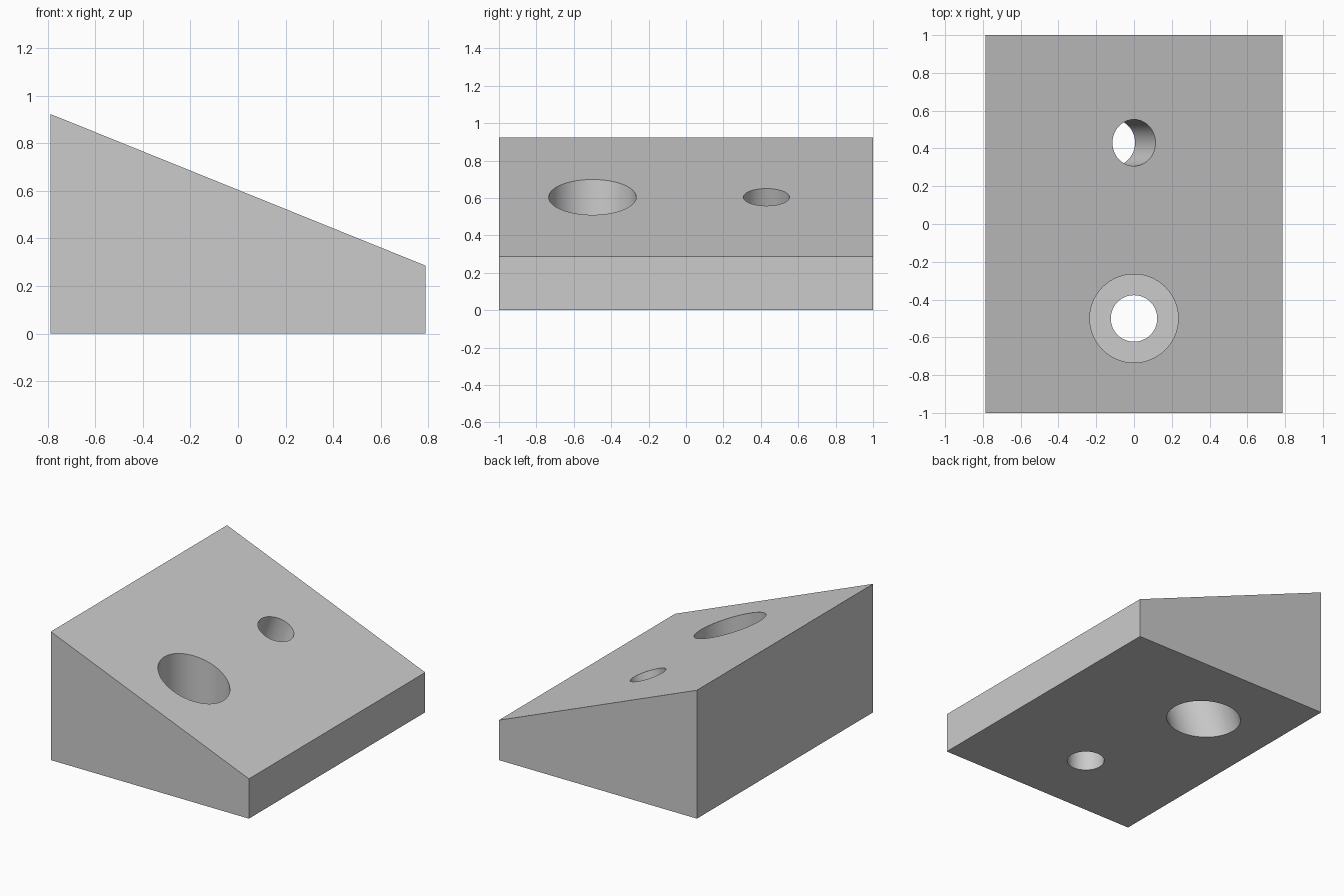
import bpy, bmesh, math
from mathutils import Vector

if "Cube" in bpy.data.objects:
    bpy.data.objects.remove(bpy.data.objects["Cube"], do_unlink=True)

HALF_X, HALF_Y = 0.787, 1.0
HIGH, LOW = 0.922, 0.286
MID = (HIGH + LOW) / 2
SLOPE = math.atan((HIGH - LOW) / (2 * HALF_X))
BORE, HEAD, WEB = 0.123, 0.234, 0.29

grey = bpy.data.materials.new("light grey")
grey.use_nodes = True
colour = (0.6, 0.6, 0.6, 1)
grey.diffuse_color = colour
grey.node_tree.nodes["Principled BSDF"].inputs["Base Color"].default_value = colour

# Wedge block: side profile extruded from front to back
bm = bmesh.new()
profile = [(-HALF_X, 0), (HALF_X, 0), (HALF_X, LOW), (-HALF_X, HIGH)]
face = bm.faces.new([bm.verts.new((x, -HALF_Y, z)) for x, z in profile])
ext = bmesh.ops.extrude_face_region(bm, geom=[face])
moved = [v for v in ext["geom"] if isinstance(v, bmesh.types.BMVert)]
bmesh.ops.translate(bm, verts=moved, vec=(0, 2 * HALF_Y, 0))
bmesh.ops.recalc_face_normals(bm, faces=bm.faces)
mesh = bpy.data.meshes.new("wedge_block")
bm.to_mesh(mesh)
bm.free()
block = bpy.data.objects.new("wedge_block", mesh)
bpy.context.collection.objects.link(block)
mesh.materials.append(grey)


def drill(origin, tilt, radius, start, end):
    """Cut a cylinder along an axis tilted about y, between two distances from origin."""
    axis = Vector((math.sin(tilt), 0, math.cos(tilt)))
    bpy.ops.mesh.primitive_cylinder_add(
        vertices=96, radius=radius, depth=end - start,
        location=Vector(origin) + axis * (start + end) / 2, rotation=(0, tilt, 0))
    cutter = bpy.context.object
    cutter.name = "hole_cutter"
    cutter.hide_render = True
    cutter.data.materials.append(grey)
    bpy.context.view_layer.objects.active = block
    mod = block.modifiers.new("hole", 'BOOLEAN')
    mod.operation, mod.solver, mod.object = 'DIFFERENCE', 'EXACT', cutter
    bpy.ops.object.modifier_apply(modifier=mod.name)
    bpy.data.objects.remove(cutter, do_unlink=True)


# Upright hole, with its wide recess opening on the slope
upright = (0, -0.5, 0)
drill(upright, 0, HEAD, WEB, 1.2)
drill(upright, 0, BORE, -0.3, 0.6)

# Hole square to the slope, with its wide recess opening underneath
square = (0, 0.43, MID)
drill(square, SLOPE, HEAD, -1.2, -WEB)
drill(square, SLOPE, BORE, -0.6, 0.3)

bpy.ops.object.select_all(action='DESELECT')
block.select_set(True)
bpy.context.view_layer.objects.active = block
bpy.ops.object.shade_smooth_by_angle(angle=math.radians(30))
